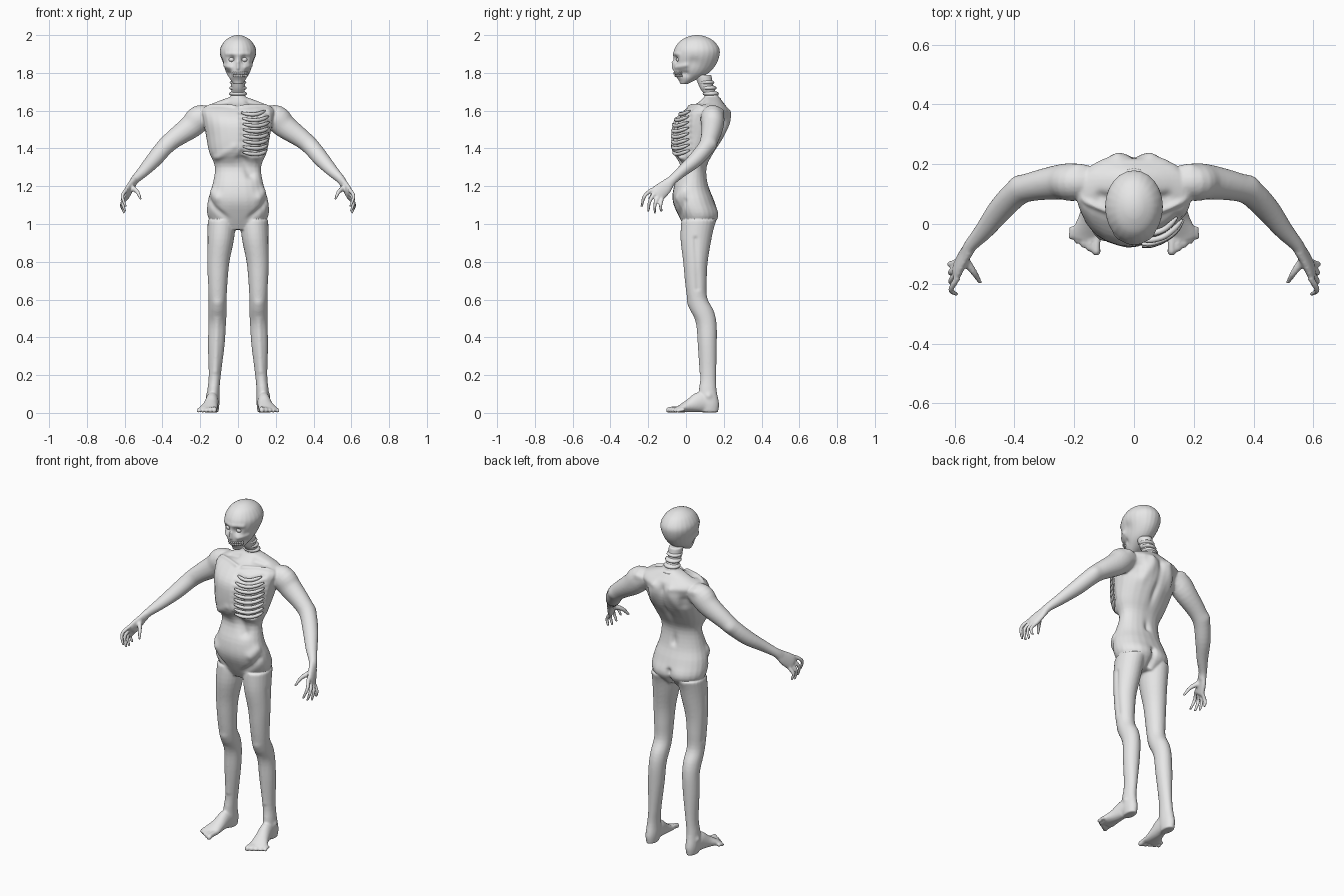
import bpy
import bmesh
import math
from mathutils import Vector, Matrix
from mathutils.bvhtree import BVHTree

default_cube = bpy.data.objects.get("Cube")
if default_cube:
    bpy.data.objects.remove(default_cube, do_unlink=True)

# One plain grey for the whole figure
GREY = (0.8, 0.8, 0.8, 1)
skin = bpy.data.materials.new("plain grey")
skin.use_nodes = True
skin.diffuse_color = GREY
skin.node_tree.nodes["Principled BSDF"].inputs["Base Color"].default_value = GREY
made = []  # everything is modelled in centimetres and scaled at the end


def smooth_path(points, steps=4):
    """Catmull-Rom curve through points of any dimension."""
    points = [Vector(p) for p in points]
    padded = [points[0]] + points + [points[-1]]
    result = []
    for before, start, end, after in zip(padded, padded[1:], padded[2:], padded[3:]):
        for step in range(steps):
            t = step / steps
            pull, push = (end - before) / 2, (after - start) / 2
            bend = 3 * (end - start) - 2 * pull - push
            twist = 2 * (start - end) + pull + push
            result.append(start + pull * t + bend * t ** 2 + twist * t ** 3)
    return result + [points[-1]]


def loft(mesh, points, upright=False, side=1, sides=24, square=1.0):
    """Skin oval rings given as x, y, z, half width, half depth."""
    path = smooth_path([Vector(p) for p in points])
    centres = [Vector((p[0] * side, p[1], p[2])) for p in path]
    rings = []
    for i, (centre, p) in enumerate(zip(centres, path)):
        across, along = Vector((1, 0, 0)), Vector((0, 1, 0))
        if not upright:
            tangent = centres[min(i + 1, len(path) - 1)] - centres[max(i - 1, 0)]
            tangent.normalize()
            across = (across - tangent * tangent.x).normalized()
            along = tangent.cross(across)
        ring = []
        for k in range(sides):
            angle = math.tau * k / sides
            c, s = math.cos(angle), math.sin(angle)
            c = math.copysign(abs(c) ** square, c)
            s = math.copysign(abs(s) ** square, s)
            ring.append(mesh.verts.new(centre + across * c * p[3] + along * s * p[4]))
        rings.append(ring)
    for low, high in zip(rings, rings[1:]):
        for k in range(sides):
            n = (k + 1) % sides
            mesh.faces.new((low[k], low[n], high[n], high[k]))
    mesh.faces.new(rings[0])
    mesh.faces.new(rings[-1])


def ball(mesh, centre, size):
    place = Matrix.Translation(centre) @ Matrix.Diagonal((*size, 1))
    bmesh.ops.create_uvsphere(mesh, u_segments=16, v_segments=10, radius=1, matrix=place)


def finish(mesh, name, voxel=0):
    """Make the object; a voxel size fuses overlapping parts into one skin."""
    bmesh.ops.recalc_face_normals(mesh, faces=mesh.faces)
    data = bpy.data.meshes.new(name)
    mesh.to_mesh(data)
    mesh.free()
    obj = bpy.data.objects.new(name, data)
    bpy.context.scene.collection.objects.link(obj)
    if voxel:
        fuse = obj.modifiers.new("fuse", "REMESH")
        fuse.mode = "VOXEL"
        fuse.voxel_size = voxel
        relax = obj.modifiers.new("relax", "SMOOTH")
        relax.iterations = 4
        bpy.context.view_layer.update()
        graph = bpy.context.evaluated_depsgraph_get()
        obj.data = bpy.data.meshes.new_from_object(obj.evaluated_get(graph))
        obj.modifiers.clear()
    obj.data.materials.clear()
    obj.data.materials.append(skin)
    made.append(obj)
    return obj


def sculpt(obj, strokes, mirrored=True):
    """Raise or sink the skin along strokes: start, end, radius, amount."""
    normals = [v.normal.copy() for v in obj.data.vertices]
    for start, end, radius, amount in strokes:
        start, end = Vector(start), Vector(end)
        line = end - start
        length = line.length_squared or 1
        low = min(start.z, end.z) - 3 * radius
        high = max(start.z, end.z) + 3 * radius
        for v, normal in zip(obj.data.vertices, normals):
            if low < v.co.z < high:
                p = v.co.copy()
                if mirrored:
                    p.x = abs(p.x)
                t = min(max((p - start).dot(line) / length, 0), 1)
                gap = (p - start - line * t).length_squared / radius ** 2
                if gap < 7:
                    v.co += normal * amount * math.exp(-gap)


def surface_finder(obj):
    tree = BVHTree.FromPolygons([v.co.copy() for v in obj.data.vertices],
                                [tuple(p.vertices) for p in obj.data.polygons])

    def find(depth, z, angle, reach):
        way = Vector((math.sin(angle), -math.cos(angle), 0))
        start = Vector((0, depth, z)) + way * reach
        hit = tree.ray_cast(start, -way)[0]
        return hit if hit else start - way * reach / 2
    return find


# Torso and neck
body = bmesh.new()
loft(body, [(0, 6, 97, 11, 6), (0, 6.5, 104, 16, 10.3), (0, 4, 112, 16, 11),
            (0, 2.8, 120, 13.7, 9.2), (0, 4, 130, 12.2, 7), (0, 4, 138, 15.3, 11),
            (0, 6.5, 147, 17, 14.2), (0, 8.5, 155, 18.5, 14.7), (0, 11, 161, 19, 11),
            (0, 13, 164, 13, 7), (0, 13.5, 167, 5, 4)], upright=True, square=0.92)
loft(body, [(0, 14, 162, 5, 4), (0, 13.5, 168, 3.8, 3.7), (0, 11, 172, 3.6, 3.7),
            (0, 9, 179, 4, 4.5)], upright=True)

for side in (1, -1):
    # Leg down to the heel
    loft(body, [(8.5, 6.5, 102, 7.5, 9), (9.2, 5.3, 92, 7.1, 8.2), (10.5, 5, 80, 6, 6.5),
                (10.8, 5.2, 70, 5.3, 5.8), (10.8, 5.9, 61, 4.8, 5.3),
                (10.8, 8.7, 54, 4.8, 6), (11, 11, 47, 4.6, 5.2),
                (11.5, 11.5, 36, 4.4, 4.8), (12.3, 11.8, 20, 3.2, 4.2),
                (13, 11.5, 12, 3.2, 4.7), (13.2, 12, 5, 3.4, 5.5),
                (13.2, 12.5, 0.3, 2.8, 4.5)], upright=True, side=side)
    # Foot and toes
    loft(body, [(13.2, 14, 4, 3, 3.6), (13.6, 8, 5.7, 3.4, 5.5), (14.5, 2, 3.8, 4, 3.6),
                (15.7, -3, 2.2, 5, 2), (16, -5, 1.6, 4.7, 1.5)], side=side)
    for i in range(5):
        x, y, r = 12.3 + 2.1 * i, -3.5 + 0.7 * i, 1.5 - 0.12 * i
        tip = -10.5 + 1.3 * i
        loft(body, [(x, y, r + 0.6, r, r), (x + 0.2, (y + tip) / 2, r + 0.5, r * 0.8, r),
                    (x + 0.3, tip + 1, r, r, r), (x + 0.3, tip, r, r / 2, r / 2)],
             side=side, sides=12)
    # Arm from shoulder to wrist
    loft(body, [(13, 14, 157, 5, 5), (20, 14, 156, 7, 6.3), (25, 14, 151.5, 6.3, 5.8),
                (34, 12.5, 145, 5, 4.8), (39, 10.5, 140.5, 4.6, 4.4),
                (44.5, 5, 134, 4.2, 4), (50, -2, 128, 3.2, 3),
                (54.5, -7, 123.5, 2.2, 2.5), (56, -9.5, 121, 2, 3)], side=side)
    # Palm, fingers and thumb
    loft(body, [(55, -8, 123, 1.9, 2.5), (57, -11, 119.5, 1.8, 3.8),
                (59, -15, 116, 1.7, 4.4), (59.3, -16, 115, 1.2, 3.8)], side=side)
    base, knuckle, tip = [Vector(p) for p in ((59, -18, 118.3), (61.2, -22, 114.7), (59.3, -23.5, 109))]
    base_end, knuckle_end, tip_end = [Vector(p) for p in ((59.5, -12.7, 113.3), (61.6, -13.5, 110), (60.5, -13, 106.5))]
    for i in range(4):
        t = i / 3
        drop = Vector((0, 0, -2 * math.sin(math.pi * t)))
        joints = (base.lerp(base_end, t), knuckle.lerp(knuckle_end, t) + drop / 2,
                  tip.lerp(tip_end, t) + drop)
        loft(body, [(*joint, r, r) for joint, r in zip(joints, (1.1, 1, 0.7))],
             side=side, sides=12)
    loft(body, [(56.5, -12, 119.5, 1.5, 1.7), (53.3, -16.5, 117, 1.1, 1.2),
                (51.5, -19.5, 113, 0.7, 0.8)], side=side, sides=12)
body = finish(body, "body", 0.6)

# Bones and hollows under the skin, the same on both sides
find_chest = surface_finder(body)
sculpt(body, [
    ((0, 24, 160), (0, 11, 122), 1.7, -1.2),           # spine furrow
    ((5, 23, 158), (10, 21, 146), 3, 1),               # shoulder blade edge
    ((6, 23, 160), (19, 19, 160), 2, 0.8),             # shoulder blade ridge
    ((13, 20, 153), (13, 20, 150), 3, -1),             # shoulder blade hollow
    ((2, 2, 162), (18, 8, 163), 1.1, 1),               # collar bone
    ((6, 8, 165), (11, 9, 164), 2, -1),                # collar hollow
    ((15, -1, 112), (4, -5, 100), 1.8, -0.9),          # groin crease
    ((13, -1, 117), (11, -4, 114), 2.5, 1),            # hip bone
    ((2, -6, 141), (13, -2, 134), 1.8, 0.9),           # rib arch
    ((0, 17, 107), (0, 12, 95), 1.5, -1.8),            # seat cleft
    ((7, 16, 104), (7, 16, 104), 5, 0.8),              # seat
    ((16, 5, 92), (15, 6, 66), 1.3, -0.7),             # thigh furrow
    ((10.8, 2, 58), (10.8, 4, 56), 2.5, 0.7),          # knee cap
    ((11, 6, 50), (12, 8, 22), 1.3, 0.5),              # shin
    ((39, 14, 142), (39, 14, 142), 2.5, 0.8),          # elbow
    ((16, 12, 9), (16, 12, 9), 1.5, 0.7),              # ankle
])

# Open rib cage on the left, with the chest sunk behind it
paths = []
for i in range(8):
    path = []
    for step in range(7):
        t = step / 6
        z = 159 - 3 * i - 1.5 * math.sin(math.pi * t) + t
        path.append(find_chest(8, z, math.radians(10 + 58 * t), 24))
    paths.append(path)
sculpt(body, [(a, b, 1.6, -0.8) for path in paths for a, b in zip(path[::2], path[2::2])], False)
sculpt(body, [((7, -4, 127), (2, -4, 135), 2.8, -1.8)], False)
ribs = bmesh.new()
for path in paths:
    loft(ribs, [(*p, r, r) for p, r in zip(path, (0.5, 0.9, 1, 1, 1, 0.9, 0.4))], sides=10)
finish(ribs, "ribs")

# Neck vertebrae
bones = bmesh.new()
for i in range(4):
    ball(bones, (0, 14.3 - 1.2 * i, 166 + 3 * i), (5 - 0.2 * i, 4.3, 1.6))
finish(bones, "neck_vertebrae")

# Head with sunken face
head = bmesh.new()
loft(head, [(0, -1.3, 174, 2.2, 1.8), (0, 0.4, 176, 3.8, 4.2), (0, 2.6, 179.5, 6, 8.8),
            (0, 4.5, 184, 7.8, 11.2), (0, 5.5, 189, 9.5, 12.2), (0, 5.8, 193, 9.4, 11.8),
            (0, 5.8, 197, 7, 8.8), (0, 5.8, 199.3, 3.5, 4.4), (0, 5.8, 200, 0.8, 1)],
     upright=True)
head = finish(head, "head", 0.45)
find_face = surface_finder(head)
sculpt(head, [
    ((3.4, -6, 187), (3.6, -6, 187), 2, -1.8),         # eye socket
    ((1, -6.5, 190), (6, -4, 190), 1.2, 0.5),          # brow
    ((0, -7, 185.5), (0, -7, 182.5), 0.9, 1),          # nose
    ((4, -5.5, 183), (7, 0, 184), 1.3, 0.7),           # cheek bone
    ((5, -3, 179.5), (5.5, 0, 179.5), 1.8, -1),        # cheek hollow
    ((0, -6, 179), (2.5, -5.5, 179), 0.7, -0.6),       # mouth
    ((8, 4, 186), (8, 4, 186), 3, -0.6),               # temple
])

# Eyes, and teeth bared toward the left cheek
eyes = bmesh.new()
for side in (1, -1):
    ball(eyes, (3.4 * side, -3.8, 187), (1.6, 1.4, 1.3))
finish(eyes, "eyes")
teeth = bmesh.new()
for row in (178.4, 179.8):
    for i in range(9):
        spot = find_face(1, row, math.radians(9 * i - 18), 20)
        ball(teeth, spot * 1, (0.6, 0.5, 0.7))
finish(teeth, "teeth")

# Bring everything to size and shade it smooth
for obj in made:
    obj.data.transform(Matrix.Scale(0.01, 4))
    obj.data.shade_smooth()
    obj.data.update()
